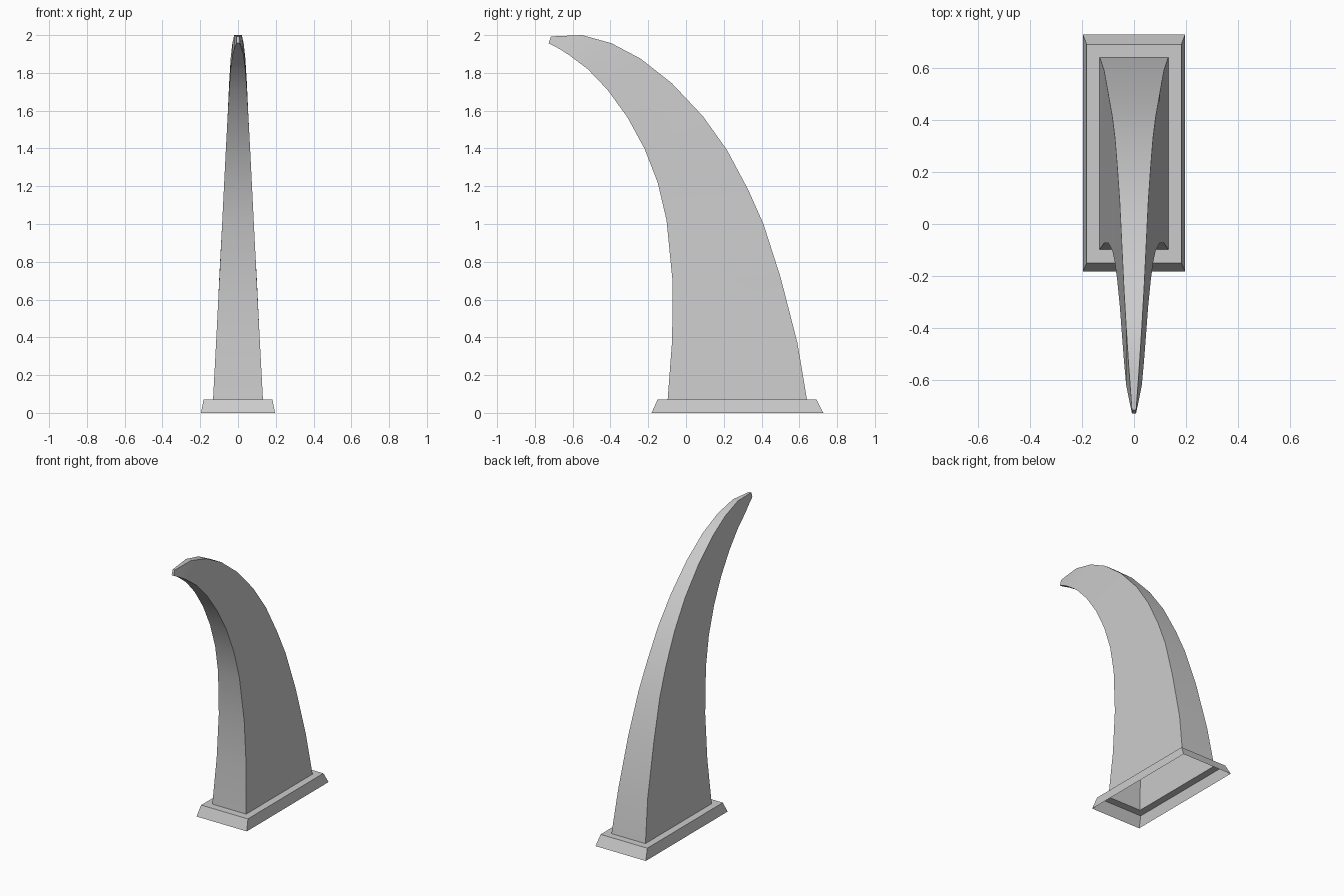
import bpy, bmesh

if "Cube" in bpy.data.objects:
    bpy.data.objects.remove(bpy.data.objects["Cube"])

# stations up the horn: (inner y, inner z, outer y, outer z, half width)
STATIONS = [
    (-.097, .072, .64, .072, .132),
    (-.073, .39, .59, .37, .115),
    (-.072, .705, .50, .72, .099),
    (-.103, 1.02, .41, 1.00, .083),
    (-.15, 1.22, .33, 1.18, .073),
    (-.22, 1.40, .218, 1.39, .064),
    (-.31, 1.565, .09, 1.57, .055),
    (-.415, 1.71, -.075, 1.745, .047),
    (-.52, 1.82, -.24, 1.875, .039),
    (-.62, 1.895, -.395, 1.957, .030),
    (-.67, 1.927, -.55, 2.0, .020),
    (-.727, 1.957, -.715, 1.993, .008),
]
# flared foot: bottom edge then top edge (y0, y1, z, half width)
FOOT = [(-.182, .727, 0, .196), (-.15, .69, .072, .182)]


def loft(name, sections, cap_end):
    """Skin a row of four-cornered sections, open at the start."""
    bm = bmesh.new()
    rings = []
    for y0, z0, y1, z1, w in sections:
        pts = [(-w, y0, z0), (w, y0, z0), (w, y1, z1), (-w, y1, z1)]
        rings.append([bm.verts.new(p) for p in pts])
    for a, b in zip(rings, rings[1:]):
        for i in range(4):
            j = (i + 1) % 4
            bm.faces.new((a[i], a[j], b[j], b[i]))
    if cap_end:
        bm.faces.new(rings[-1])
    mesh = bpy.data.meshes.new(name)
    bm.to_mesh(mesh)
    bm.free()
    obj = bpy.data.objects.new(name, mesh)
    bpy.context.collection.objects.link(obj)
    bpy.ops.object.select_all(action='DESELECT')
    obj.select_set(True)
    bpy.context.view_layer.objects.active = obj
    bpy.ops.object.shade_smooth_by_angle(angle=0.6)
    return obj


# curved horn, hollow and open below
loft("curved_horn", STATIONS, True)

# hollow foot: sloped skirt, then flat rim running in to the horn
skirt = [(y0, z, y1, z, w) for y0, y1, z, w in FOOT]
loft("foot_collar", skirt + [STATIONS[0]], False)
